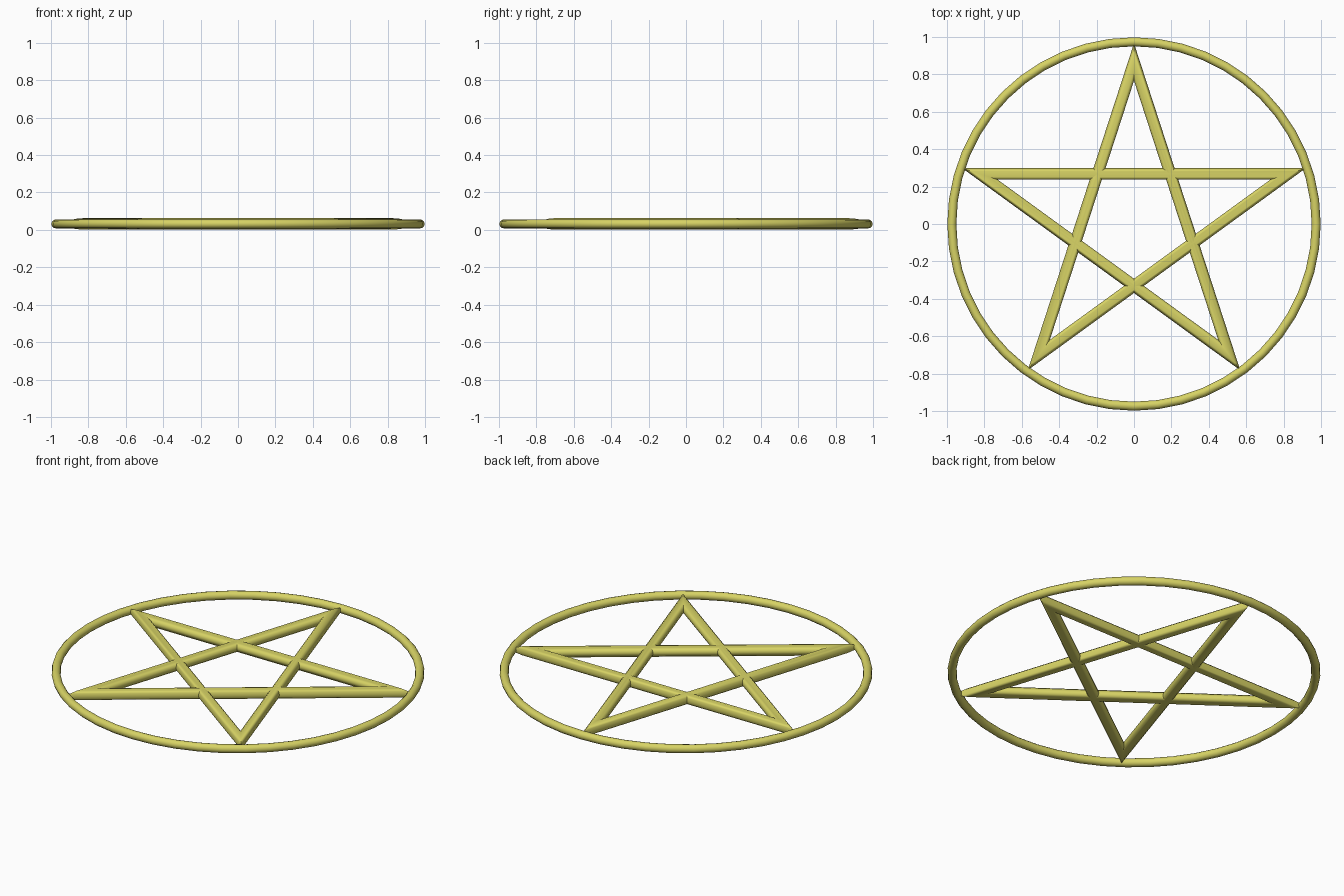
import bpy, bmesh, math

if "Cube" in bpy.data.objects:
    bpy.data.objects.remove(bpy.data.objects["Cube"])

gold = bpy.data.materials.new("pale_gold")
gold.diffuse_color = (0.68, 0.65, 0.13, 1)
gold.use_nodes = True
gold.node_tree.nodes["Principled BSDF"].inputs["Base Color"].default_value = gold.diffuse_color

MID = 0.032          # height of the centre plane


def swept_loop(name, angles, radius, across, up, sides, smooth_angle):
    """Closed tube through points on a circle; sections lie in radial planes."""
    bm = bmesh.new()
    rings = []
    for a in angles:
        ring = []
        for j in range(sides):
            t = 2 * math.pi * j / sides
            d = radius + across * math.cos(t)
            ring.append(bm.verts.new((d * math.cos(a), d * math.sin(a),
                                      MID + up * math.sin(t))))
        rings.append(ring)
    for i, ring in enumerate(rings):
        nxt = rings[(i + 1) % len(rings)]
        for j in range(sides):
            k = (j + 1) % sides
            bm.faces.new((ring[j], nxt[j], nxt[k], ring[k]))
    bmesh.ops.recalc_face_normals(bm, faces=bm.faces)
    mesh = bpy.data.meshes.new(name)
    bm.to_mesh(mesh)
    bm.free()
    mesh.materials.append(gold)
    obj = bpy.data.objects.new(name, mesh)
    bpy.context.collection.objects.link(obj)
    bpy.ops.object.select_all(action='DESELECT')
    obj.select_set(True)
    bpy.context.view_layer.objects.active = obj
    bpy.ops.object.shade_smooth_by_angle(angle=math.radians(smooth_angle))
    return obj


# Round outer hoop
swept_loop("outer_ring", [2 * math.pi * i / 48 for i in range(48)],
           0.974, 0.024, 0.024, 12, 40)

# Five-pointed star: one mitred bar running through every second point
bar = 0.031
swept_loop("star_bars", [math.pi / 2 + i * math.radians(144) for i in range(5)],
           0.866, bar / math.sin(math.radians(18)), bar, 12, 40)
